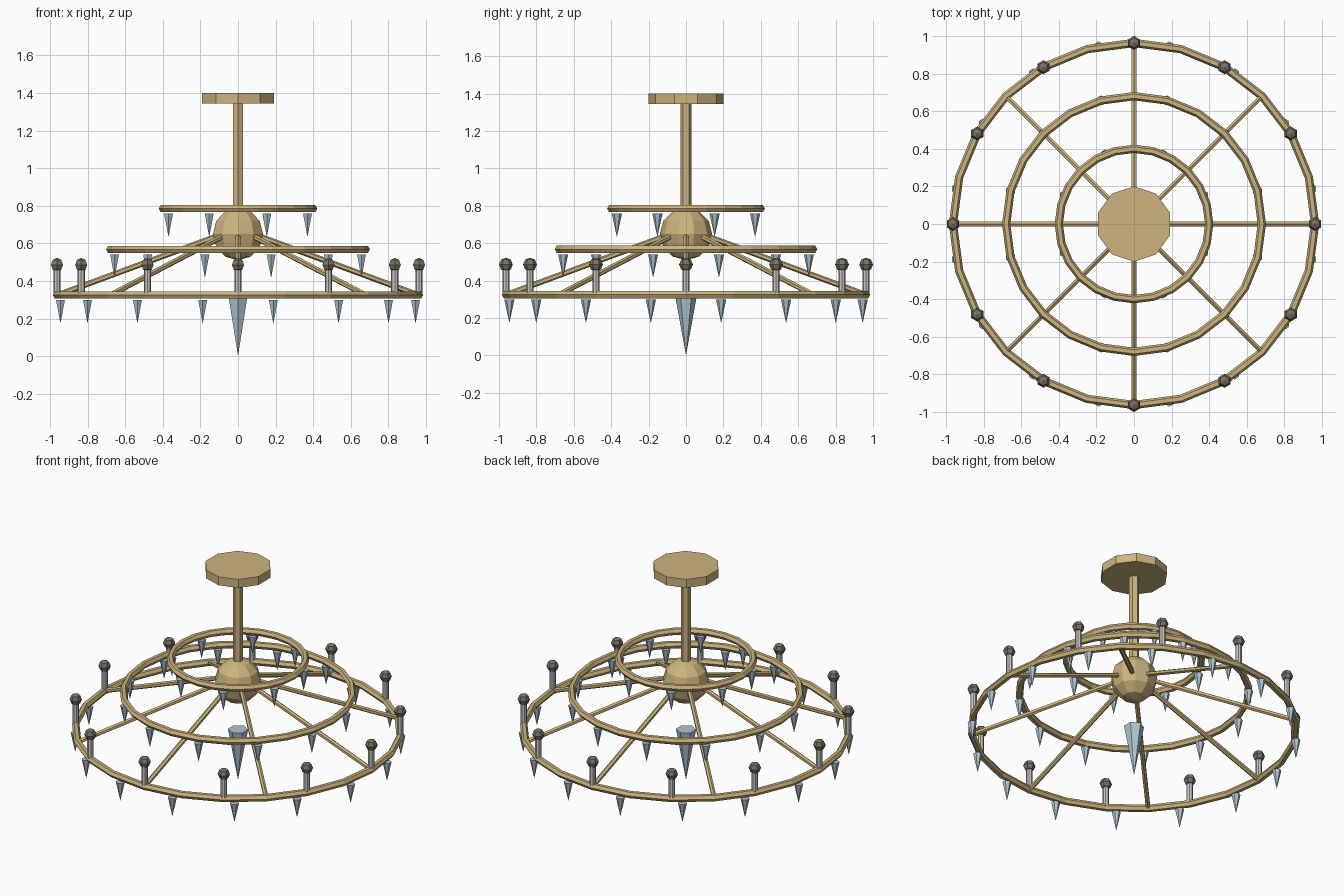
import bpy, bmesh
from math import sin, cos, pi, radians
from mathutils import Vector

cube = bpy.data.objects.get("Cube")
if cube:
    bpy.data.objects.remove(cube, do_unlink=True)


def material(name, rgb):
    m = bpy.data.materials.new(name)
    m.use_nodes = True
    m.diffuse_color = (*rgb, 1)
    m.node_tree.nodes["Principled BSDF"].inputs["Base Color"].default_value = (*rgb, 1)
    return m


BRASS = material("brass", (0.61, 0.46, 0.21))
CRYSTAL = material("pale_crystal", (0.43, 0.58, 0.65))
WAX = material("candle_grey", (0.60, 0.59, 0.57))
BULB = material("dark_bulb", (0.20, 0.17, 0.13))


def lathe_mesh(name, profile, sides, mat):
    """Revolve (radius, z) points about z; a zero radius closes to a tip."""
    bm = bmesh.new()
    rows = []
    for r, z in profile:
        n = sides if r > 0 else 1
        rows.append([bm.verts.new((r * sin(2 * pi * i / sides),
                                   r * cos(2 * pi * i / sides), z)) for i in range(n)])
    for a, b in zip(rows, rows[1:]):
        for i in range(sides):
            j = (i + 1) % sides
            ring = [a[i % len(a)], a[j % len(a)], b[j % len(b)], b[i % len(b)]]
            bm.faces.new(list(dict.fromkeys(ring)))
    for row in (rows[0], rows[-1]):
        if len(row) > 1:
            bm.faces.new(row)
    bmesh.ops.recalc_face_normals(bm, faces=bm.faces)
    mesh = bpy.data.meshes.new(name)
    bm.to_mesh(mesh)
    bm.free()
    mesh.materials.append(mat)
    return mesh


def place(name, mesh, location=(0, 0, 0)):
    obj = bpy.data.objects.new(name, mesh)
    obj.location = location
    bpy.context.collection.objects.link(obj)
    return obj


def ball(radius, rings):
    return [(radius * sin(pi * k / rings) if 0 < k < rings else 0,
             radius * cos(pi * k / rings)) for k in range(rings + 1)]


def around(radius, z, count, offset=0.0):
    for i in range(count):
        a = 2 * pi * (i + offset) / count
        yield Vector((radius * cos(a), radius * sin(a), z))


# Ceiling plate, rod and hub
place("ceiling_plate", lathe_mesh("ceiling_plate", [(0.2, 1.345), (0.2, 1.4)], 10, BRASS))
place("rod", lathe_mesh("rod", [(0.03, 0.7), (0.03, 1.35)], 6, BRASS))
place("hub", lathe_mesh("hub", ball(0.14, 6), 10, BRASS), (0, 0, 0.65))

# Three rings, each hung with small crystals
drop = lathe_mesh("small_crystal", [(0.027, 0), (0, -0.125)], 6, CRYSTAL)
for label, radius, z, count in (("upper", 0.4, 0.785, 8),
                                ("middle", 0.68, 0.568, 12),
                                ("lower", 0.963, 0.325, 16)):
    bpy.ops.mesh.primitive_torus_add(major_radius=radius, minor_radius=0.022,
                                     major_segments=24, minor_segments=6,
                                     location=(0, 0, z))
    ring = bpy.context.object
    ring.name = label + "_ring"
    ring.data.materials.append(BRASS)
    for p in around(radius, z - 0.027, count, 0.5):
        place(label + "_crystal", drop, p)

# Large central crystal
place("central_crystal", lathe_mesh("central_crystal", [(0.06, 0.33), (0, 0)], 6, CRYSTAL))

# Spokes from the hub down to the lower ring
for inner, outer in zip(around(0.08, 0.65, 8), around(0.96, 0.325, 8)):
    axis = outer - inner
    rod = lathe_mesh("spoke", [(0.015, 0), (0.015, axis.length)], 6, BRASS)
    spoke = place("spoke", rod, inner)
    spoke.rotation_euler = axis.to_track_quat("Z", "Y").to_euler()

# Candles with bulbs on the lower ring
candle = lathe_mesh("candle", [(0.019, 0.335), (0.019, 0.465)], 8, WAX)
bulb = lathe_mesh("bulb", ball(0.037, 4), 6, BULB)
for p in around(0.963, 0, 12):
    place("candle", candle, p)
    place("bulb", bulb, p + Vector((0, 0, 0.486)))
